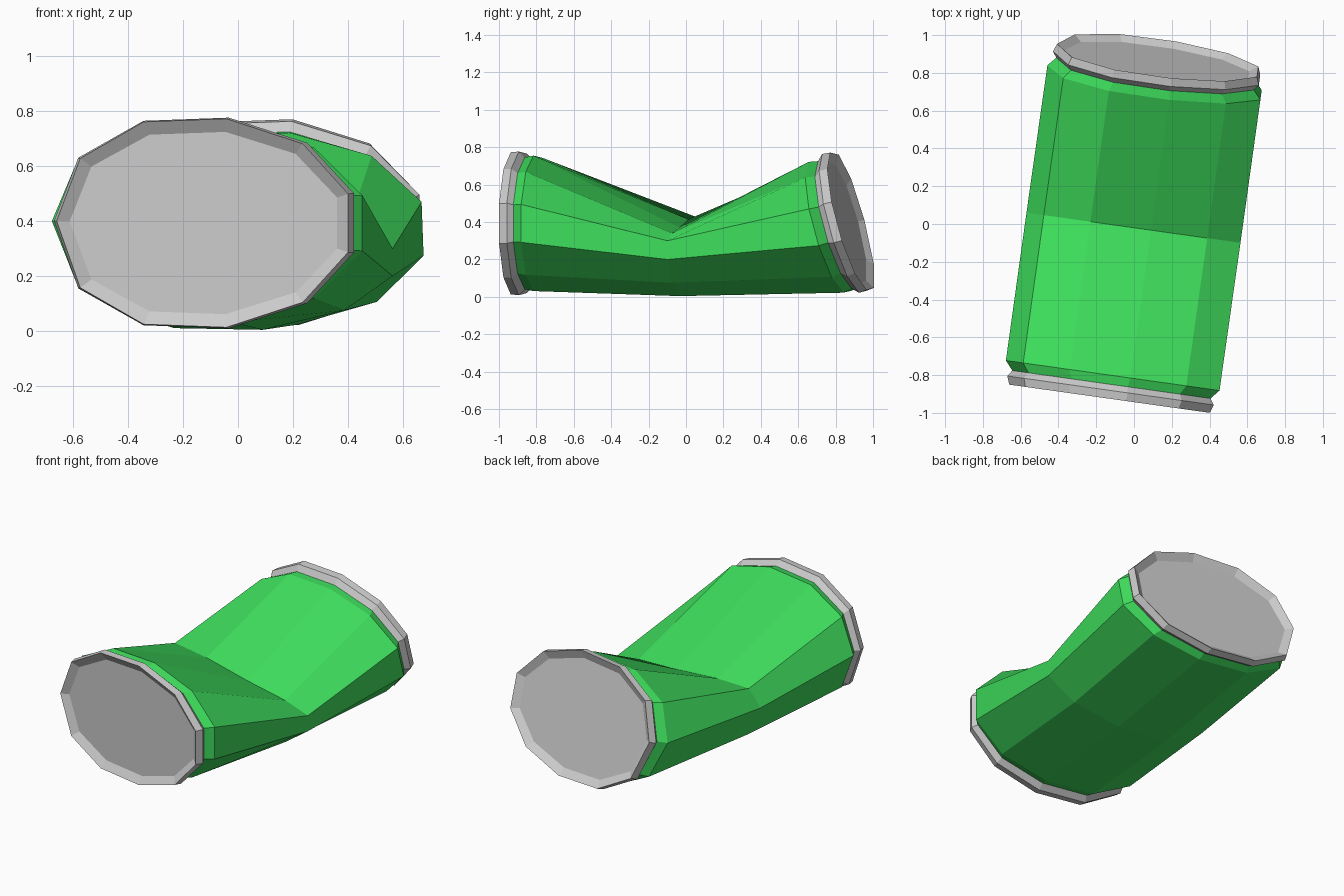
import bpy, bmesh, math
from mathutils import Matrix, Vector

if "Cube" in bpy.data.objects:
    bpy.data.objects.remove(bpy.data.objects["Cube"])

# Eleven-sided oval outline (upper half, right to left), mirrored below
HALF = [(1, .28), (.689, .76), (.165, 1), (-.403, .97), (-.838, .62)]
OUTLINE = HALF + [(-1, .02)] + [(u, -w) for u, w in reversed(HALF)]
YAW = Matrix.Rotation(math.radians(-8), 4, 'Z')


def frame(v, z, tilt):
    """Placement of one can end: local +y points out along the axis."""
    return Matrix.Translation((0, v, z)) @ Matrix.Rotation(math.radians(tilt), 4, 'X')


FRONT = frame(-.81, .393, 0)
BACK = frame(.77, .372, 15)


def oval(place, sign, dist, r, h):
    return [YAW @ place @ Vector((u * r, sign * dist, w * h)) for u, w in OUTLINE]


def loft(name, rings, cap_last=False):
    bm = bmesh.new()
    loops = [[bm.verts.new(p) for p in ring] for ring in rings]
    n = len(OUTLINE)
    for a, b in zip(loops, loops[1:]):
        for i in range(n):
            j = (i + 1) % n
            bm.faces.new((a[i], a[j], b[j], b[i]))
    if cap_last:
        bm.faces.new(loops[-1])
    bmesh.ops.recalc_face_normals(bm, faces=bm.faces)
    mesh = bpy.data.meshes.new(name)
    bm.to_mesh(mesh)
    bm.free()
    ob = bpy.data.objects.new(name, mesh)
    bpy.context.collection.objects.link(ob)
    return ob


# Crushed middle: folded top, nearly flat underside
MID_Z = [.30, .34, .37, .415, .43, .335, .14, .01, .004, .075, .20]
fold = [YAW @ Vector((u * .572, -.02, z)) for (u, w), z in zip(OUTLINE, MID_Z)]

# Green can body with a short taper at each end
NECK = (.048, .53, .353)
SHOULDER = (0, .571, .362)
body = loft("can_body", [oval(FRONT, -1, *NECK), oval(FRONT, -1, *SHOULDER), fold,
                         oval(BACK, 1, *SHOULDER), oval(BACK, 1, *NECK)])
green = bpy.data.materials.new("green_paint")
green.diffuse_color = (.048, .72, .107, 1)
green.use_nodes = True
green.node_tree.nodes["Principled BSDF"].inputs["Base Color"].default_value = green.diffuse_color
body.data.materials.append(green)

# Grey rims with recessed lids: (distance out, half width, half height)
RIM = [NECK, (.08, .552, .384), (.124, .536, .38), (.095, .492, .332)]
for name, place, sign in (("front_lid", FRONT, -1), ("back_lid", BACK, 1)):
    lid = loft(name, [oval(place, sign, *r) for r in RIM], cap_last=True)
    # Lid is an open shell, so orient its flat face outward
    outward = (YAW @ place).to_3x3() @ Vector((0, sign, 0))
    if lid.data.polygons[-1].normal.dot(outward) < 0:
        lid.data.flip_normals()
